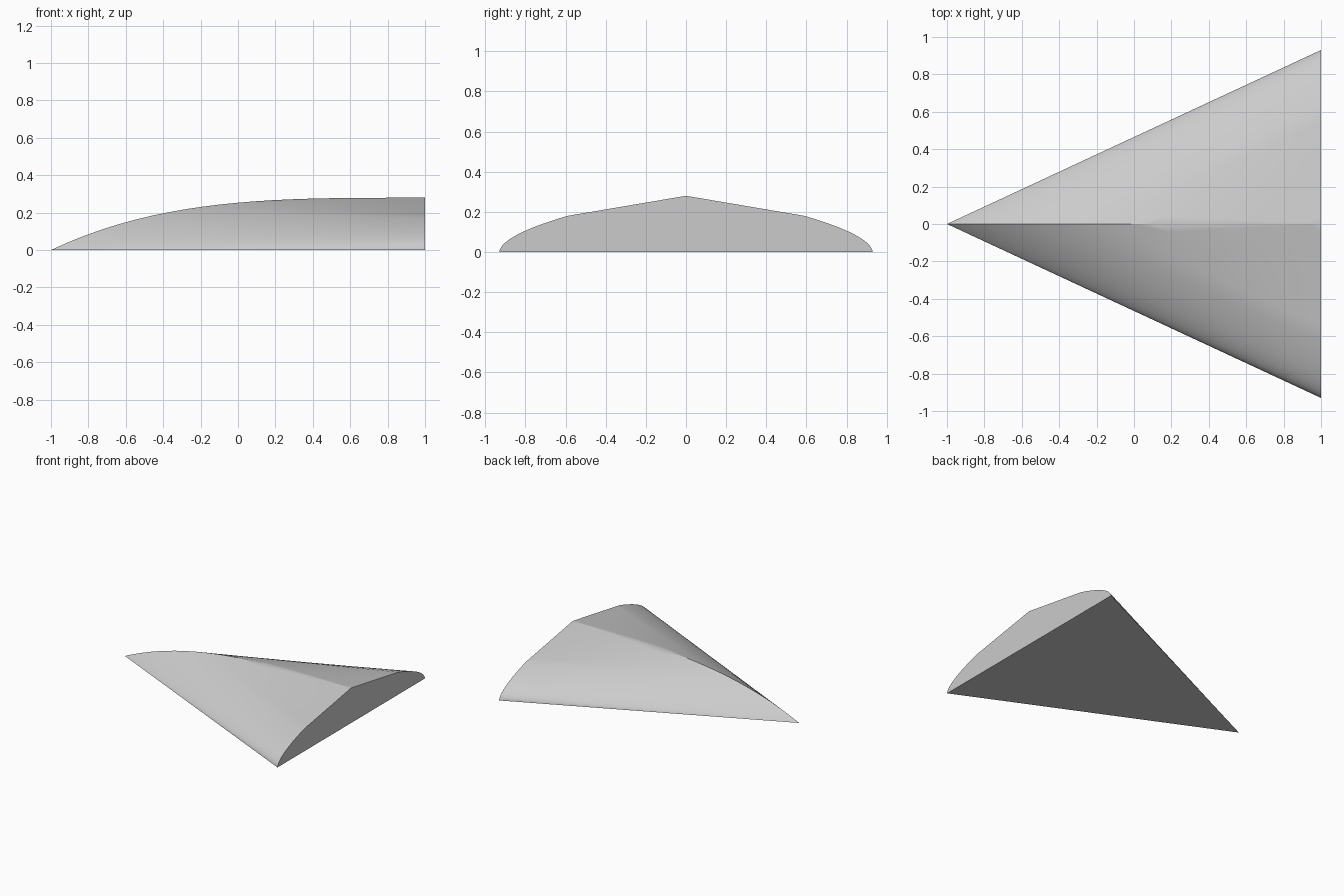
import bpy, bmesh, math

cube = bpy.data.objects.get("Cube")
if cube:
    bpy.data.objects.remove(cube, do_unlink=True)

HALF, TOP = 0.93, 0.28          # half width of the back end, ridge height
KNEE, KNEE_Z = 0.34, 0.18       # where the rounded side meets the straight roof


def ridge_height(s):
    return TOP * (1 - (1 - s / HALF) ** 3.4)


def end_height(s):
    if s < KNEE:
        return KNEE_Z * (s / KNEE) ** 0.55
    return KNEE_Z + (TOP - KNEE_Z) * (s - KNEE) / (HALF - KNEE)


# Distances in from the side edge, closer together where the side is round
ROUND, FLAT, COLS = 14, 14, 10
steps = [KNEE * (i / ROUND) ** 2 for i in range(ROUND)]
steps += [KNEE + (HALF - KNEE) * i / FLAT for i in range(FLAT)]

bm = bmesh.new()
peak = bm.verts.new((1, 0, TOP))


def rows_for(side):
    """Straight rulings running from the ridge to the end profile."""
    rows = []
    for s in steps:
        x0 = -1 + 2 * s / HALF
        row = []
        for j in range(COLS + 1):
            k = j / COLS
            x = x0 + (1 - x0) * k
            y = side * ((x + 1) * HALF / 2 - s)
            z = ridge_height(s) * (1 - k) + end_height(s) * k
            row.append(bm.verts.new((x, y, z)))
        rows.append(row)
    return rows


# Curved upper shell, both halves
halves = {side: rows_for(side) for side in (1, -1)}
for rows in halves.values():
    for a, b in zip(rows, rows[1:]):
        for j in range(COLS):
            bm.faces.new((a[j], a[j + 1], b[j + 1], b[j]))
    for j in range(COLS):
        bm.faces.new((rows[-1][j], rows[-1][j + 1], peak))

# Flat back end and flat underside
left, right = halves[1], halves[-1]
bm.faces.new([r[-1] for r in left] + [peak] + [r[-1] for r in reversed(right)])
bm.faces.new(left[0] + right[0][:0:-1])

# Join the halves along the ridge
bmesh.ops.remove_doubles(bm, verts=bm.verts[:], dist=0.0001)
bmesh.ops.recalc_face_normals(bm, faces=bm.faces[:])
mesh = bpy.data.meshes.new("wedge_shell")
bm.to_mesh(mesh)
bm.free()

shell = bpy.data.objects.new("wedge_shell", mesh)
bpy.context.collection.objects.link(shell)

grey = bpy.data.materials.new("light grey")
grey.use_nodes = True
grey.diffuse_color = (0.6, 0.6, 0.6, 1)
grey.node_tree.nodes["Principled BSDF"].inputs["Base Color"].default_value = (0.6, 0.6, 0.6, 1)
mesh.materials.append(grey)

bpy.ops.object.select_all(action="DESELECT")
shell.select_set(True)
bpy.context.view_layer.objects.active = shell
bpy.ops.object.shade_smooth_by_angle(angle=math.radians(30))
